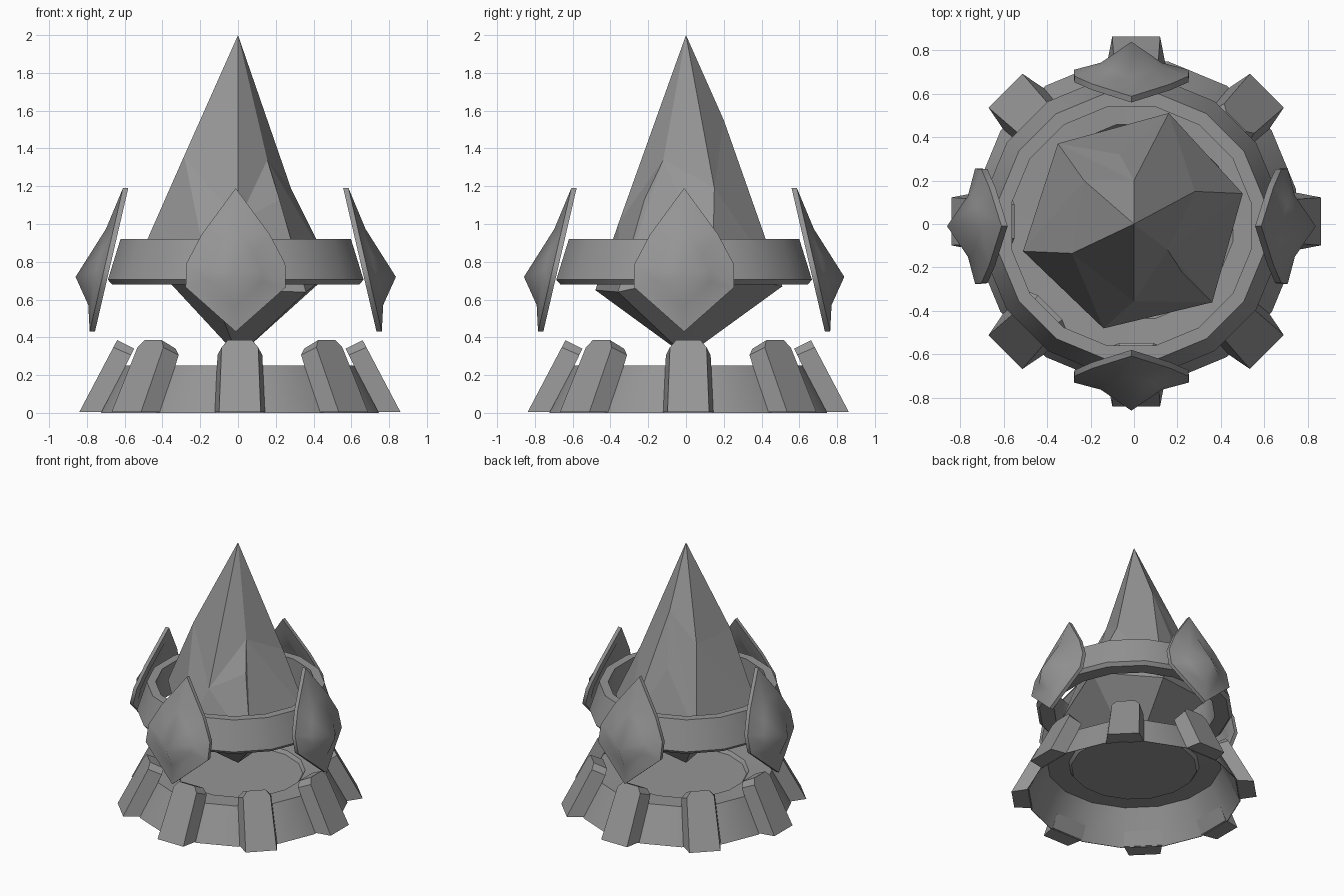
import bpy, bmesh, math

old = bpy.data.objects.get("Cube")
if old:
    bpy.data.objects.remove(old, do_unlink=True)

stone = bpy.data.materials.new("stone_grey")
stone.use_nodes = True
GREY = (0.3, 0.3, 0.3, 1)
stone.diffuse_color = GREY
stone.node_tree.nodes["Principled BSDF"].inputs["Base Color"].default_value = GREY

# The base and the floating ring sit slightly off centre
BASE_CENTRE = (.01, .012, 0)
RING_CENTRE = (-.012, -.01, 0)


def make(name, verts, faces, centre=(0, 0, 0), smooth=None):
    """Mesh object from points and faces, welded, with outward normals."""
    bm = bmesh.new()
    vs = [bm.verts.new(v) for v in verts]
    for f in faces:
        bm.faces.new([vs[i] for i in f])
    bmesh.ops.remove_doubles(bm, verts=bm.verts, dist=1e-5)
    bmesh.ops.recalc_face_normals(bm, faces=bm.faces)
    mesh = bpy.data.meshes.new(name)
    bm.to_mesh(mesh)
    bm.free()
    mesh.materials.append(stone)
    ob = bpy.data.objects.new(name, mesh)
    ob.location = centre
    bpy.context.collection.objects.link(ob)
    if smooth:
        bpy.ops.object.select_all(action='DESELECT')
        ob.select_set(True)
        bpy.context.view_layer.objects.active = ob
        bpy.ops.object.shade_smooth_by_angle(angle=math.radians(smooth))


def lathe(name, profile, centre, n=16):
    """Spin a closed (radius, z) profile, with flat sides facing the axes."""
    m = len(profile)
    verts = [(r * math.cos((i + .5) * math.tau / n), r * math.sin((i + .5) * math.tau / n), z)
             for i in range(n) for r, z in profile]
    faces = []
    for i in range(n):
        for j in range(m):
            k, a, b = (j + 1) % m, i * m, (i + 1) % n * m
            if profile[j][0] == 0 and profile[k][0] == 0:
                continue
            quad = [a + j, b + j, b + k, a + k]
            if profile[j][0] == 0:
                quad = [a + j, b + k, a + k]
            elif profile[k][0] == 0:
                quad = [a + j, b + j, a + k]
            faces.append(quad)
    make(name, verts, faces, centre, 30)


def around(points, angle):
    """Place (sideways, radius, z) points facing outwards at an angle."""
    c, s = math.cos(angle), math.sin(angle)
    return [(r * c - t * s, r * s + t * c, z) for t, r, z in points]


def bridge(a, b, n):
    return [(a + i, a + (i + 1) % n, b + (i + 1) % n, b + i) for i in range(n)]


# Thin hollow base with a shallow dish on top
lathe("base", [(.75, 0), (.616, .25), (.455, .245), (.438, .22), (0, .22),
               (0, .216), (.44, .216), (.458, .241), (.612, .246), (.746, 0)], BASE_CENTRE)

# Floating ring
lathe("ring", [(.622, .92), (.69, .705), (.668, .68), (.565, .68), (.56, .92)], RING_CENTRE)

# Leaning buttresses with chamfered tops, sunk into the base wall
outline = [(-.11, 0), (-.097, .9), (-.065, 1), (.065, 1), (.097, .9), (.11, 0)]
outer = [(t, .85 - .2 * s, .005 + .38 * s) for t, s in outline]
inner = [(t * 1.22, .725 - .165 * s, .005 + .335 * s) for t, s in outline]
for i in range(8):
    make(f"buttress_{i + 1}", around(outer + inner, i * math.pi / 4),
         [range(6), range(6, 12)] + bridge(0, 6, 6), BASE_CENTRE)

# Four kite shields: bossed front, flat rim, hollow back
kite = [(0, 1.19), (-.18, .945), (-.262, .79), (-.265, .665),
        (0, .43), (.265, .665), (.262, .79), (.18, .945)]


def kite_ring(scale, offset):
    pts = [(t * scale, .73 + (z - .73) * scale) for t, z in kite]
    return [(t, .597 + (1.19 - z) * .232 + offset, z) for t, z in pts]


rings = (kite_ring(1, 0) + kite_ring(.53, .04)
         + kite_ring(1, -.028) + kite_ring(.75, -.025) + kite_ring(.5, .01))
rings.append((0, .848, .72))
shield_faces = (bridge(0, 8, 8) + bridge(0, 16, 8) + bridge(16, 24, 8)
                + bridge(24, 32, 8) + [range(32, 40)]
                + [(8 + i, 8 + (i + 1) % 8, 40) for i in range(8)])
for i, side in enumerate(("left", "back", "right", "front")):
    make("shield_" + side, around(rings, i * math.pi / 2), shield_faces, RING_CENTRE, 50)

# Irregular faceted crystal: upper corners, girdle corners, apex and lower tip
upper = [(0, .2, 1.55), (.28, .15, 1.19), (.155, -.12, 1.34),
         (0, -.355, 1.01), (-.285, -.135, 1.36), (-.23, .2, 1.35)]
girdle = [(.16, .51, .67), (.5, .14, .75), (.36, -.36, .64),
          (-.14, -.48, .65), (-.51, -.125, .85), (-.35, .37, .74)]
facets = []
for i in range(6):
    j = (i + 1) % 6
    facets += [(12, i, j), (i, 6 + i, j), (6 + i, 6 + j, j), (13, 6 + j, 6 + i)]

# Extra chipped corners, each raised inside one facet
chips = [((11, 6, 0), (-.065, .32, 1.17)), ((2, 8, 3), (.22, -.22, 1.13))]
for n, (facet, point) in enumerate(chips):
    a, b, c = facet
    facets.remove(facet)
    facets += [(a, b, 14 + n), (b, c, 14 + n), (c, a, 14 + n)]
make("crystal", upper + girdle + [(0, 0, 2), (0, 0, .3)] + [p for _, p in chips], facets)
